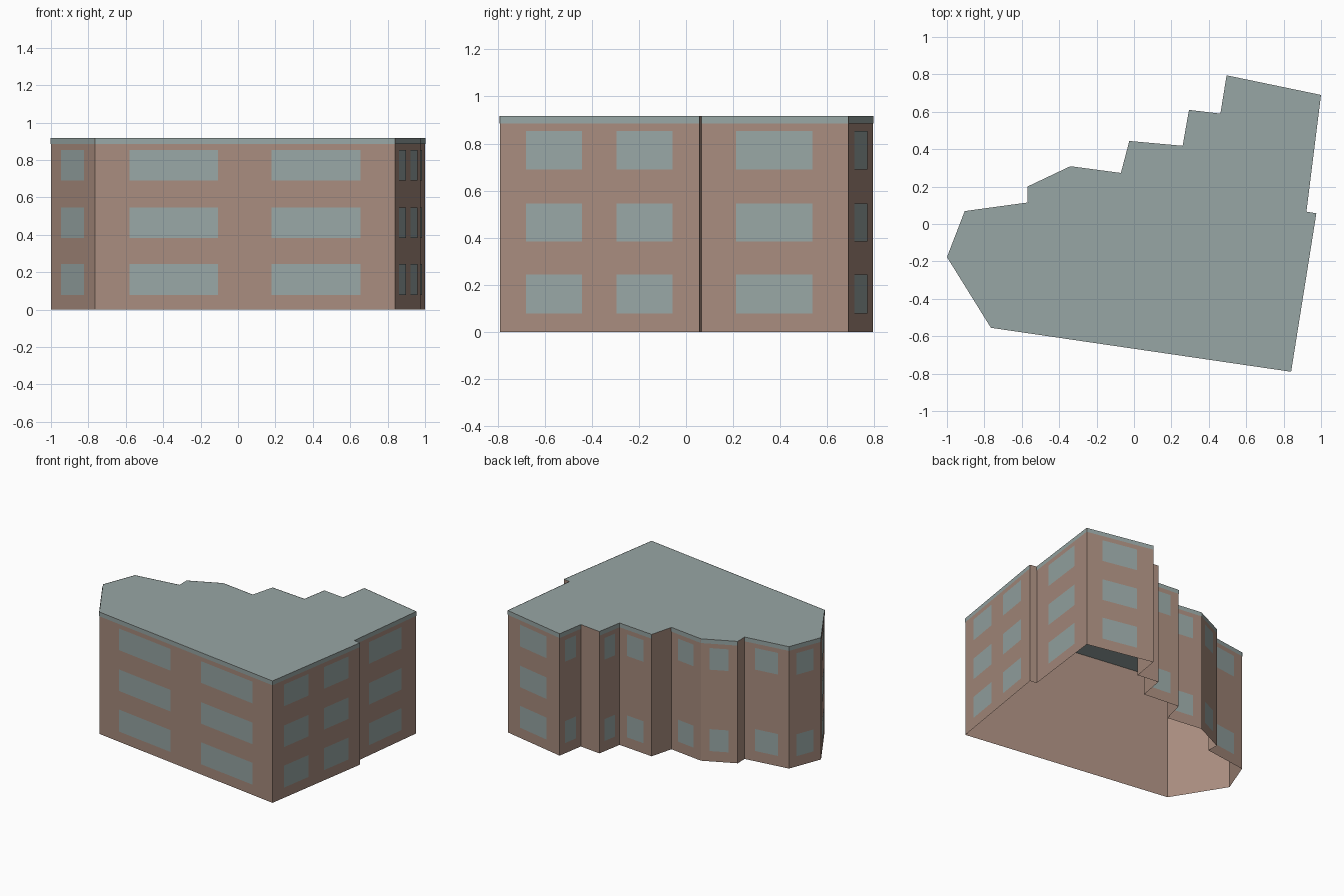
import bpy
import bmesh
from mathutils import Vector

cube = bpy.data.objects.get("Cube")
if cube:
    bpy.data.objects.remove(cube, do_unlink=True)

HEIGHT = 0.917
BAND_BOTTOM = 0.886
OFFSET = 0.002
LOW, MIDDLE, TOP = (0.078, 0.243), (0.383, 0.545), (0.69, 0.853)
ALL_ROWS = (LOW, MIDDLE, TOP)
OUTER_ROWS = (LOW, TOP)
SINGLE = ((0.235, 0.755),)
FRONT_PAIR = ((0.115, 0.411), (0.589, 0.885))
SIDE_PAIR = ((0.13, 0.41), (0.585, 0.865))


def make_material(name, colour):
    mat = bpy.data.materials.new(name)
    mat.use_nodes = True
    mat.diffuse_color = (*colour, 1)
    mat.node_tree.nodes["Principled BSDF"].inputs["Base Color"].default_value = (*colour, 1)
    return mat


brick = make_material("brown_brick", (0.39, 0.262, 0.208))
grey_green = make_material("grey_green", (0.312, 0.384, 0.374))

# Counter-clockwise corners; each wall runs to the next corner: (x, y, window spans, rows)
corners = [
    (-0.765, -0.555, FRONT_PAIR, ALL_ROWS),
    (0.84, -0.79, SIDE_PAIR, ALL_ROWS),
    (0.975, 0.057, (), ()),
    (0.922, 0.066, SINGLE, ALL_ROWS),
    (1.0, 0.69, SINGLE, ALL_ROWS),
    (0.495, 0.795, SINGLE, OUTER_ROWS),
    (0.462, 0.59, (), ()),
    (0.294, 0.61, SINGLE, OUTER_ROWS),
    (0.26, 0.418, SINGLE, OUTER_ROWS),
    (-0.025, 0.444, (), ()),
    (-0.07, 0.273, SINGLE, OUTER_ROWS),
    (-0.34, 0.309, SINGLE, OUTER_ROWS),
    (-0.57, 0.20, (), ()),
    (-0.568, 0.115, SINGLE, OUTER_ROWS),
    (-0.905, 0.069, SINGLE, OUTER_ROWS),
    (-1.0, -0.177, SINGLE, ALL_ROWS),
]


def upright_quad(bm, a, b, low, high):
    points = [(a.x, a.y, low), (b.x, b.y, low), (b.x, b.y, high), (a.x, a.y, high)]
    bm.faces.new([bm.verts.new(p) for p in points])


def finish(bm, name, mat):
    mesh = bpy.data.meshes.new(name)
    bm.to_mesh(mesh)
    bm.free()
    mesh.materials.append(mat)
    obj = bpy.data.objects.new(name, mesh)
    bpy.context.collection.objects.link(obj)
    return obj


walls, windows, bands, roof = (bmesh.new() for _ in range(4))
for i, (x, y, spans, rows) in enumerate(corners):
    start = Vector((x, y))
    end = Vector(corners[(i + 1) % len(corners)][:2])
    run = end - start
    outward = Vector((run.y, -run.x)).normalized() * OFFSET
    upright_quad(walls, start, end, 0, HEIGHT)
    # Window plates and the eaves strip lie just proud of the wall
    for s, e in spans:
        for low, high in rows:
            upright_quad(windows, start + run * s + outward, start + run * e + outward, low, high)
    if spans:
        upright_quad(bands, start + outward, end + outward, BAND_BOTTOM, HEIGHT)

# Open-bottomed shell of walls under a flat roof
bmesh.ops.remove_doubles(walls, verts=walls.verts, dist=0.0001)
roof.faces.new([roof.verts.new((c[0], c[1], HEIGHT)) for c in corners])

finish(walls, "walls", brick)
finish(roof, "flat_roof", grey_green)
finish(windows, "windows", grey_green)
finish(bands, "eaves_band", grey_green)
